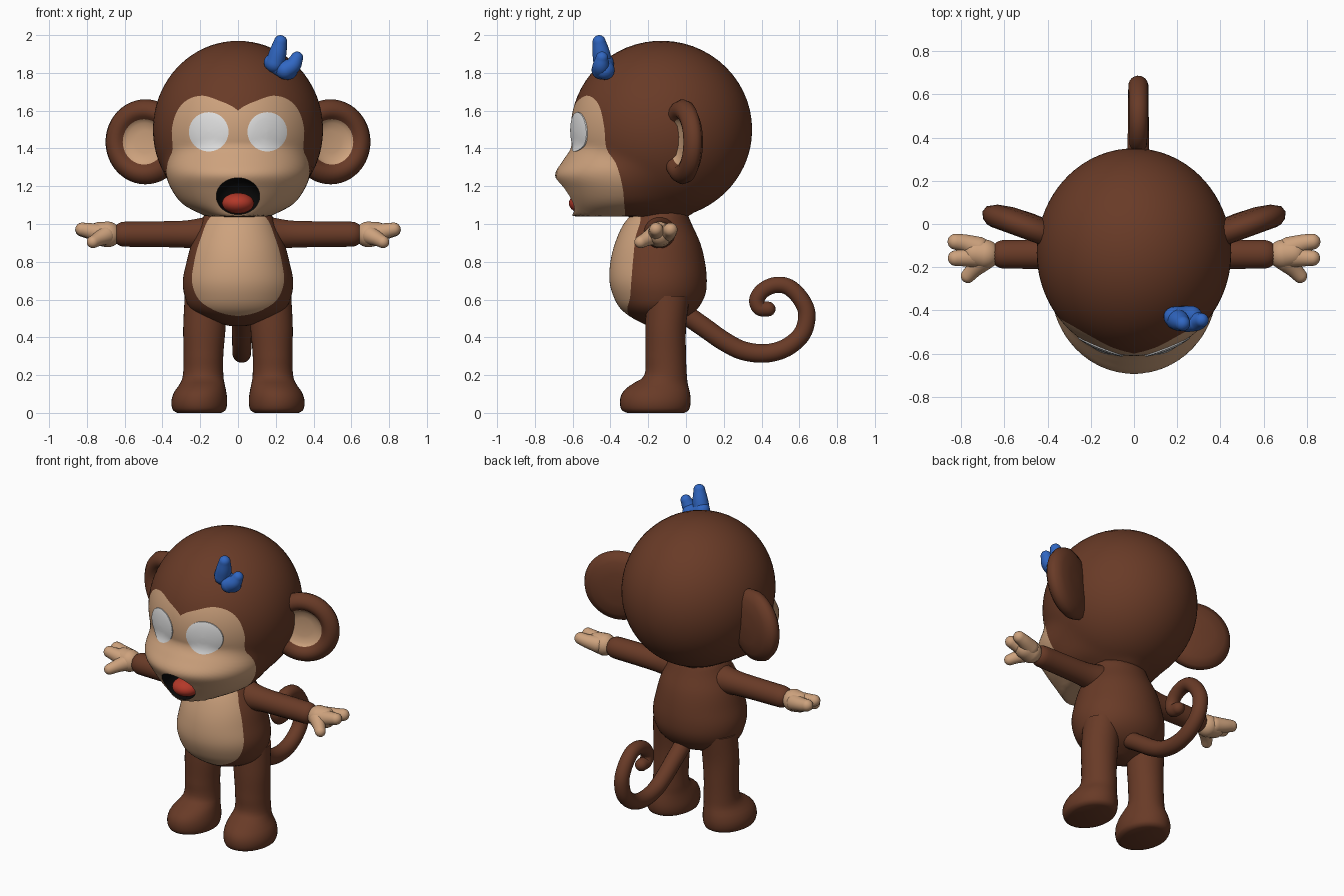
import bpy, bmesh, math
from mathutils import Vector
from math import sin, cos, pi

if "Cube" in bpy.data.objects:
    bpy.data.objects.remove(bpy.data.objects["Cube"])


def material(name, rgb):
    m = bpy.data.materials.new(name)
    m.diffuse_color = (*rgb, 1)
    m.use_nodes = True
    m.node_tree.nodes["Principled BSDF"].inputs["Base Color"].default_value = m.diffuse_color
    return m


BROWN = material("brown fur", (0.14, 0.043, 0.02))
TAN = material("tan skin", (0.61, 0.36, 0.205))
WHITE = material("eye white", (0.75, 0.75, 0.75))
BLACK = material("mouth black", (0.003, 0.003, 0.003))
RED = material("tongue red", (0.45, 0.04, 0.022))
BLUE = material("tuft blue", (0.03, 0.135, 0.54))


def interp(rows, t):
    """Smooth interpolation of table rows whose first column is the key."""
    n = len(rows)
    t = min(max(t, rows[0][0]), rows[-1][0])
    i = 0
    while i < n - 2 and t > rows[i + 1][0]:
        i += 1
    a, b = rows[i], rows[i + 1]
    p, q = rows[max(i - 1, 0)], rows[min(i + 2, n - 1)]
    h = b[0] - a[0]
    s = (t - a[0]) / h
    out = []
    for c in range(1, len(a)):
        ma = (b[c] - p[c]) / (b[0] - p[0]) * h
        mb = (q[c] - a[c]) / (q[0] - a[0]) * h
        out.append((2*s**3 - 3*s*s + 1) * a[c] + (s**3 - 2*s*s + s) * ma
                   + (3*s*s - 2*s**3) * b[c] + (s**3 - s*s) * mb)
    return out


def skin(name, rings, mats, band=lambda i: 0, angle=45):
    """Closed surface through a list of equal rings, coloured band by band."""
    bm = bmesh.new()
    vs = [[bm.verts.new(p) for p in r] for r in rings]
    n = len(rings[0])
    for i in range(len(rings) - 1):
        for j in range(n):
            k = (j + 1) % n
            f = bm.faces.new((vs[i][j], vs[i][k], vs[i + 1][k], vs[i + 1][j]))
            f.material_index = band(i)
    bm.faces.new(vs[0]).material_index = band(0)
    bm.faces.new(vs[-1]).material_index = band(len(rings) - 2)
    bmesh.ops.recalc_face_normals(bm, faces=bm.faces[:])
    me = bpy.data.meshes.new(name)
    bm.to_mesh(me)
    bm.free()
    ob = bpy.data.objects.new(name, me)
    bpy.context.collection.objects.link(ob)
    for m in mats:
        me.materials.append(m)
    smooth(ob, angle)
    return ob


def smooth(ob, angle=45):
    bpy.ops.object.select_all(action='DESELECT')
    ob.select_set(True)
    bpy.context.view_layer.objects.active = ob
    bpy.ops.object.shade_smooth_by_angle(angle=math.radians(angle))


def tube(name, pts, mat, n=20, steps=6):
    """Round tube through (x, y, z, radius) points with domed ends."""
    rows = [(i, *p) for i, p in enumerate(pts)]
    total = (len(pts) - 1) * steps
    path = [interp(rows, i / steps) for i in range(total + 1)]
    P = [Vector(p[:3]) for p in path]
    R = [p[3] for p in path]
    t0, t1 = (P[1] - P[0]).normalized(), (P[-1] - P[-2]).normalized()
    caps = [math.radians(a) for a in (84, 68, 50, 32, 15)]
    P = [P[0] - t0 * R[0] * sin(a) for a in caps] + P + [P[-1] + t1 * R[-1] * sin(a) for a in caps[::-1]]
    R = [R[0] * cos(a) for a in caps] + R + [R[-1] * cos(a) for a in caps[::-1]]
    u = t0.orthogonal()
    rings = []
    for i, p in enumerate(P):
        t = (P[min(i + 1, len(P) - 1)] - P[max(i - 1, 0)]).normalized()
        u = (u - t * u.dot(t)).normalized()
        v = t.cross(u)
        rings.append([p + (u * cos(2*pi*j/n) + v * sin(2*pi*j/n)) * R[i] for j in range(n)])
    return skin(name, rings, [mat])


def slice_dist(p, rows):
    """Signed distance-like value for stacked ellipses (z, half width, front, back)."""
    w, f, b = interp(rows, p.z)
    d = (b - f) / 2
    v = (p.y - (f + b) / 2) / d
    return max((math.hypot(p.x / w, v) - 1) * min(w, d), rows[0][0] - p.z, p.z - rows[-1][0])


def hit(dist, origin, direction):
    lo, hi = 0.0, 1.0
    for _ in range(22):
        mid = (lo + hi) / 2
        if dist(origin + direction * mid) < 0:
            lo = mid
        else:
            hi = mid
    return origin + direction * lo


def masked_blob(name, dist, centre, outline, mats, n=96, inner=36, outer=30):
    """Body whose rings run around the front, one ring lying on the patch outline."""
    table = []
    for q in outline:
        d = Vector(q) - centre
        table.append((math.atan2(d.x, d.z), math.acos(-d.y / d.length)))
    rings = []
    for i in range(inner + outer + 1):
        ring = []
        for j in range(n):
            th = 2 * pi * j / n - pi
            m = interp(table, abs(th))[0]
            if i <= inner:
                ph = m * max(i / inner, 0.01)
            else:
                ph = m + (pi - m) * min((i - inner) / outer, 0.99)
            ring.append(hit(dist, centre, Vector((sin(ph)*sin(th), -cos(ph), sin(ph)*cos(th)))))
        rings.append(ring)
    return skin(name, rings, mats, lambda i: 1 if i < inner else 0)


# head: round skull blended with a jutting flat-bottomed muzzle
MUZZLE = [(1.04, .17, -.60, 0), (1.10, .285, -.615, .015), (1.18, .35, -.655, .055),
          (1.26, .38, -.693, .093), (1.33, .375, -.655, .055), (1.41, .33, -.595, -.005),
          (1.50, .22, -.50, -.10)]


def head_dist(p):
    e = (Vector((p.x / .45, (p.y + .13) / .48, (p.z - 1.5) / .47)).length - 1) * .46
    m = slice_dist(p, MUZZLE)
    k = .035
    h = max(k - abs(e - m), 0) / k
    return min(e, m) - h * h * k / 4


FACE = [(0, -.60, 1.60), (.1, -.575, 1.655), (.2, -.52, 1.68), (.3, -.465, 1.635),
        (.345, -.43, 1.51), (.345, -.425, 1.43), (.355, -.42, 1.385), (.37, -.375, 1.33),
        (.38, -.35, 1.25), (.33, -.33, 1.15), (.17, -.32, 1.05), (0, -.32, 1.04)]
head = masked_blob("head", head_dist, Vector((0, -.2, 1.4)), FACE, [BROWN, TAN, BLACK])

# open mouth cut into the muzzle
cut_rings = [[(.115*s*cos(2*pi*j/40), y, 1.147 + .097*s*sin(2*pi*j/40)) for j in range(40)]
             for y, s in ((-.8, 1), (-.55, 1), (-.5, .9), (-.46, .6), (-.45, .1))]
cutter = skin("mouth_cutter", cut_rings, [BROWN, TAN, BLACK], lambda i: 2)
mod = head.modifiers.new("mouth", 'BOOLEAN')
mod.operation, mod.solver, mod.object = 'DIFFERENCE', 'EXACT', cutter
bpy.context.view_layer.objects.active = head
bpy.ops.object.modifier_apply(modifier=mod.name)
bpy.data.objects.remove(cutter)
smooth(head)


def ellipsoid(name, c, r, mat, n=28):
    rings = []
    for i in range(17):
        a = pi * min(max(i / 16, .01), .99)
        rings.append([(c[0] + r[0]*sin(a)*cos(2*pi*j/n), c[1] + r[1]*sin(a)*sin(2*pi*j/n),
                       c[2] + r[2]*cos(a)) for j in range(n)])
    return skin(name, rings, [mat])


ellipsoid("tongue", (0, -.54, 1.11), (.085, .08, .055), RED)

# torso with a tan belly patch
TORSO = [(.46, .05, -.20, -.10), (.50, .17, -.28, 0), (.55, .25, -.345, .06), (.62, .283, -.385, .10),
         (.70, .292, -.405, .11), (.80, .272, -.40, .10), (.90, .245, -.375, .075),
         (1.0, .20, -.33, .03), (1.07, .17, -.27, 0)]
BELLY = [(0, -.27, 1.06), (.15, -.24, 1.03), (.2, -.27, .93), (.23, -.28, .8), (.245, -.29, .7),
         (.225, -.305, .6), (.15, -.32, .54), (0, -.30, .515)]
masked_blob("torso", lambda p: slice_dist(p, TORSO), Vector((0, -.15, .75)), BELLY, [BROWN, TAN],
            inner=24, outer=24)

# leg and foot profile: z, centre x, half width, front, back
LEG = [(0, .205, .115, -.31, -.01), (.012, .205, .138, -.338, .013), (.06, .205, .148, -.35, .025),
       (.11, .20, .138, -.335, .02), (.15, .19, .12, -.29, .01), (.19, .185, .108, -.225, .005),
       (.30, .183, .105, -.215, 0), (.45, .178, .112, -.215, 0), (.62, .17, .112, -.21, .02)]
# ear profile: radius, depth; the first four points are the tan hollow
EAR = [(.002, 0), (.06, 0), (.10, -.008), (.12, -.022), (.135, -.042), (.16, -.052), (.185, -.048),
       (.21, -.03), (.225, 0), (.215, .03), (.17, .055), (.1, .068), (.002, .072)]

for s, side in ((1, "left"), (-1, "right")):
    # eye plate lying on the face
    rings = []
    for r, lift in ((.02, .007), (.35, .007), (.65, .007), (.9, .007), (1, .006), (1, -.01), (.02, -.012)):
        ring = []
        for j in range(40):
            a = 2 * pi * j / 40
            x, z = s * (.155 + .105*r*cos(a)), 1.488 + .104*r*sin(a)
            p = hit(head_dist, Vector((x, -.2, z)), Vector((0, -1, 0)))
            ring.append(p + Vector((0, -lift, 0)))
        rings.append(ring)
    skin(side + "_eye", rings, [WHITE])

    # cupped ear turned slightly outward
    tilt = math.radians(20)
    rings = [[(s * (.49 + r*cos(2*pi*j/48)*cos(tilt) - d*sin(tilt)),
               -.02 + r*cos(2*pi*j/48)*sin(tilt) + d*cos(tilt),
               1.435 + r*sin(2*pi*j/48)) for j in range(48)] for r, d in EAR]
    skin(side + "_ear", rings, [BROWN, TAN], lambda i: 1 if i < 3 else 0, 60)

    # leg with foot
    levels = [0, .004, .012, .025, .04, .06, .08] + [.1 + .02*i for i in range(27)]
    rings = []
    for z in levels:
        c, w, f, b = interp(LEG, z)
        rings.append([(s * (c + w*cos(2*pi*j/36)), (f+b)/2 + (b-f)/2*sin(2*pi*j/36), z) for j in range(36)])
    skin(side + "_leg", rings, [BROWN])

    # arm, palm and fingers
    def limb(name, mat, *pts):
        tube(side + name, [(s * x, y, z, r) for x, y, z, r in pts], mat)
    limb("_arm", BROWN, (.08, -.14, .95, .11), (.18, -.14, .948, .088), (.28, -.14, .946, .073),
         (.42, -.14, .946, .069), (.60, -.14, .946, .067))
    limb("_palm", TAN, (.69, -.14, .945, .069), (.735, -.135, .948, .063))
    limb("_back_finger", TAN, (.72, -.11, .95, .052), (.78, -.09, .96, .042), (.825, -.082, .97, .037))
    limb("_front_finger", TAN, (.72, -.15, .95, .052), (.78, -.155, .963, .042), (.825, -.158, .972, .036))
    limb("_thumb", TAN, (.70, -.17, .94, .05), (.74, -.21, .92, .038), (.768, -.24, .905, .033))

# curled tail
TAIL = [(0, .52), (.1, .45), (.2, .38), (.3, .33), (.42, .315), (.53, .345), (.615, .42), (.64, .52),
        (.61, .60), (.545, .665), (.475, .677), (.41, .65), (.375, .60), (.39, .555), (.435, .55)]
tube("tail", [(.02, y, z, .053 - .001 * i) for i, (y, z) in enumerate(TAIL)], BROWN)

# blue hair tuft
tube("tuft_base", [(.185, -.43, 1.855, .048), (.225, -.43, 1.83, .05), (.265, -.43, 1.815, .052)], BLUE)
tube("tuft_tall_lock", [(.195, -.44, 1.85, .05), (.212, -.45, 1.91, .046), (.225, -.46, 1.965, .035)], BLUE)
tube("tuft_side_lock", [(.25, -.45, 1.815, .05), (.29, -.45, 1.84, .044), (.312, -.445, 1.88, .033)], BLUE)
